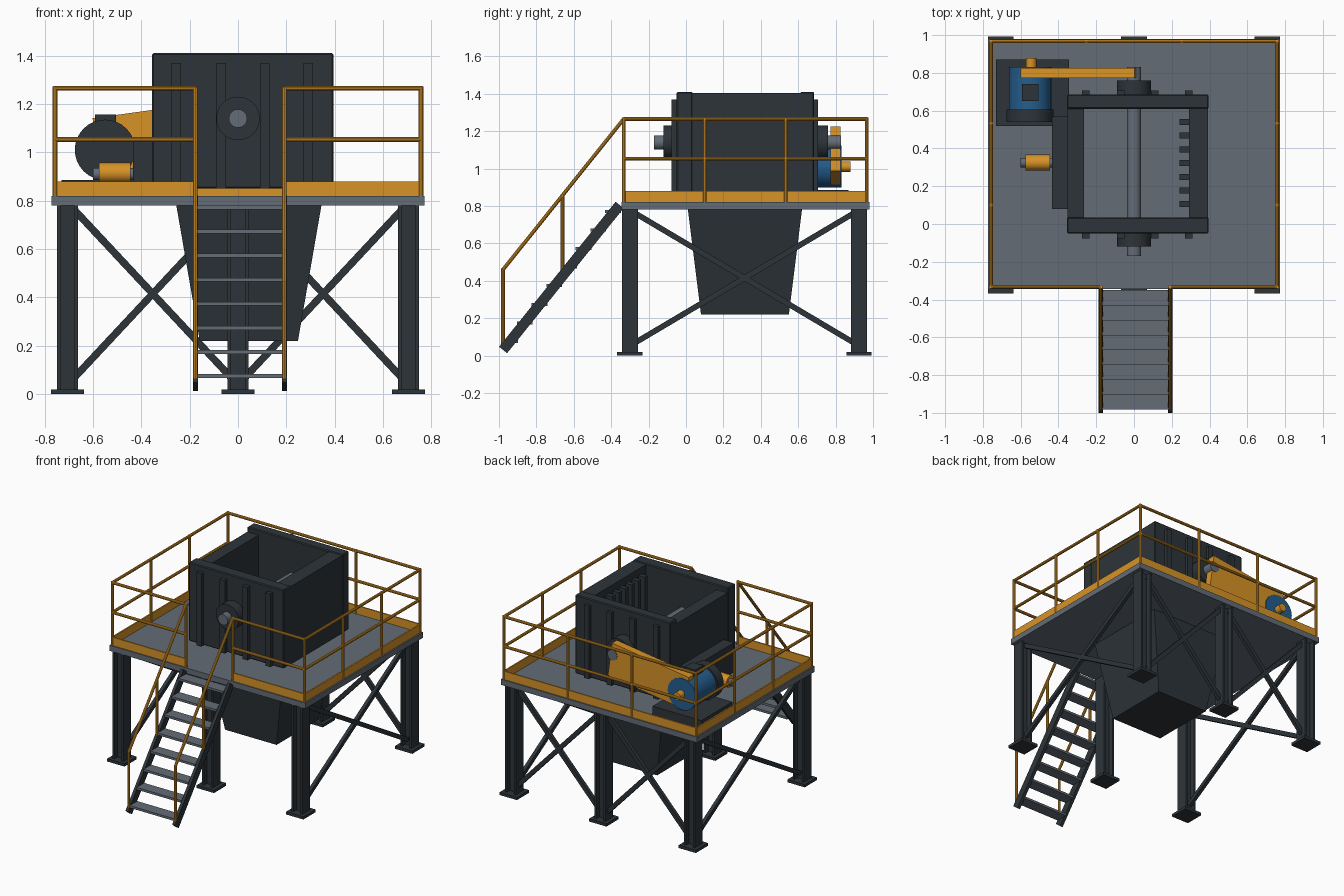
import bpy, bmesh, math
from mathutils import Vector

cube = bpy.data.objects.get("Cube")
if cube:
    bpy.data.objects.remove(cube, do_unlink=True)


def material(name, rgb):
    m = bpy.data.materials.new(name)
    m.use_nodes = True
    color = (*rgb, 1)
    m.diffuse_color = color
    m.node_tree.nodes["Principled BSDF"].inputs["Base Color"].default_value = color
    return m


DARK = material("dark steel", (0.026, 0.034, 0.041))
GREY = material("grey steel", (0.125, 0.15, 0.18))
ORANGE = material("safety orange", (0.68, 0.29, 0.02))
BLUE = material("motor blue", (0.018, 0.11, 0.27))


def finish(name, bm, mat, smooth=False):
    bmesh.ops.recalc_face_normals(bm, faces=bm.faces)
    me = bpy.data.meshes.new(name)
    bm.to_mesh(me)
    bm.free()
    me.materials.append(mat)
    ob = bpy.data.objects.new(name, me)
    bpy.context.collection.objects.link(ob)
    if smooth:
        bpy.ops.object.select_all(action='DESELECT')
        ob.select_set(True)
        bpy.context.view_layer.objects.active = ob
        bpy.ops.object.shade_smooth_by_angle(angle=math.radians(35))
    return ob


def box(name, x, y, z, mat, bevel=0.0):
    """Box from (low, high) ranges on each axis."""
    bm = bmesh.new()
    bmesh.ops.create_cube(bm, size=1)
    for v in bm.verts:
        v.co = [(r[0] + r[1]) / 2 + c * (r[1] - r[0]) for c, r in zip(v.co, (x, y, z))]
    if bevel:
        bmesh.ops.bevel(bm, geom=bm.edges[:], offset=bevel, segments=1, affect='EDGES')
    return finish(name, bm, mat)


def rod(name, a, b, r, mat, sides=24):
    """Cylinder between two points."""
    a, b = Vector(a), Vector(b)
    bm = bmesh.new()
    bmesh.ops.create_cone(bm, cap_ends=True, segments=sides, radius1=r, radius2=r,
                          depth=(b - a).length)
    bm.transform((b - a).to_track_quat('Z', 'Y').to_matrix().to_4x4())
    bmesh.ops.translate(bm, verts=bm.verts, vec=(a + b) / 2)
    return finish(name, bm, mat, True)


def beam(name, a, b, side, width, thick, mat):
    """Flat bar from a to b; thick runs along the side axis."""
    a, b, side = Vector(a), Vector(b), Vector(side)
    up = (b - a).normalized().cross(side) * width / 2
    side = side * thick / 2
    bm = bmesh.new()
    rings = [[bm.verts.new(p + up * i + side * j)
              for i, j in ((1, 1), (1, -1), (-1, -1), (-1, 1))] for p in (a, b)]
    for ring in rings:
        bm.faces.new(ring)
    for i in range(4):
        k = (i + 1) % 4
        bm.faces.new((rings[0][i], rings[0][k], rings[1][k], rings[1][i]))
    return finish(name, bm, mat)


X, Y = (1, 0, 0), (0, 1, 0)

# Legs: H-section columns on base plates
LX, LF, LB = 0.705, -0.3, 0.925
for x in (-LX, 0, LX):
    for y in (LF, LB):
        box("leg_base", (x - .068, x + .068), (y - .068, y + .068), (0, .02), DARK)
        box("leg_web", (x - .03, x + .03), (y - .008, y + .008), (.02, .78), DARK)
        for s in (-1, 1):
            c = x + s * .036
            box("leg_flange", (c - .007, c + .007), (y - .043, y + .043), (.02, .78), DARK)

# Cross bracing on the sides and in both back bays
for s in (-1, 1):
    for lo, hi in ((.07, .76), (.76, .07)):
        beam("side_brace", (s * LX, LF + .03, lo), (s * LX, LB - .03, hi), X, .03, .025, DARK)
        beam("back_brace", (s * .03, LB, lo), (s * (LX - .03), LB, hi), Y, .03, .025, DARK)

# Platform
box("platform", (-.772, .772), (-.345, .98), (.78, .82), GREY)

# Hopper under the platform
bm = bmesh.new()
bmesh.ops.create_cube(bm, size=1)
for v in bm.verts:
    hx, hy, z = (.3, .305, .78) if v.co.z > 0 else (.203, .235, .22)
    v.co = (.045 + math.copysign(hx, v.co.x), .315 + math.copysign(hy, v.co.y), z)
finish("hopper", bm, DARK)

# Open-topped crusher housing
H0, H1 = .85, 1.41
box("housing_front_wall", (-.355, .395), (-.05, .035), (H0, H1), DARK, .006)
box("housing_back_wall", (-.355, .395), (.61, .685), (H0, H1), DARK, .006)
box("housing_left_wall", (.29, .393), (.03, .615), (H0, H1 - .005), DARK)
box("housing_right_wall", (-.353, -.265), (.03, .615), (H0, 1.375), DARK)
for x in (-.255, -.07, .11, .29):
    box("front_rib", (x - .02, x + .02), (-.077, -.045), (H0, 1.37), DARK)
    box("back_rib", (x - .02, x + .02), (.68, .707), (H0, 1.37), DARK)
for i in range(7):
    y = .105 + i * .0725
    box("jaw_tooth", (.24, .295), (y - .016, y + .016), (.86, 1.36), DARK)
box("adjuster_box", (-.435, -.35), (.08, .57), (H0, 1.06), DARK)

# Main shaft with bearings
rod("front_bearing", (0, -.04, 1.14), (0, -.12, 1.14), .09, DARK, 32)
rod("back_bearing", (0, .68, 1.14), (0, .76, 1.14), .09, DARK, 32)
rod("main_shaft", (0, -.17, 1.14), (0, .83, 1.14), .038, GREY)

# Adjusting cylinder
rod("cylinder_rod", (-.6, .325, .91), (-.43, .325, .91), .025, GREY)
rod("cylinder_body", (-.575, .325, .915), (-.445, .325, .915), .042, ORANGE, 12)

# Drive motor
MX, MZ = -.55, 1.01
box("motor_base", (-.73, -.345), (.52, .87), (.82, .885), DARK)
rod("motor_body", (MX, .59, MZ), (MX, .832, MZ), .112, BLUE, 32)
rod("motor_end_cap", (MX, .54, MZ), (MX, .605, MZ), .125, DARK, 32)
rod("motor_shaft", (MX + .005, .82, MZ), (MX + .005, .88, MZ), .028, ORANGE)
box("terminal_box", (-.592, -.505), (.65, .74), (1.09, 1.157), DARK)

# Tilted belt guard
beam("belt_guard", (-.585, .8, 1.022), (.02, .8, 1.106), Y, .24, .054, ORANGE)

# Guard rails and kick plates around the deck
RX, RF, RB = .757, -.333, .967
GL, GR = -.176, .192
path = [(GL, RF), (-RX, RF), (-RX, RB), (RX, RB), (RX, RF), (GR, RF)]
spans = [1, 3, 3, 3, 1]
for (ax, ay), (bx, by), n in zip(path, path[1:], spans):
    for z in (1.265, 1.053):
        rod("guard_rail", (ax, ay, z), (bx, by, z), .01, ORANGE, 10)
    beam("kick_plate", (ax, ay, .849), (bx, by, .849),
         Y if ay == by else X, .06, .01, ORANGE)
    for i in range(n):
        px, py = ax + (bx - ax) * i / n, ay + (by - ay) * i / n
        rod("rail_post", (px, py, .82), (px, py, 1.273), .01, ORANGE, 10)
rod("rail_post", (GR, RF, .82), (GR, RF, 1.273), .01, ORANGE, 10)

# Stairs with stringers, treads and handrails
for x in (GL, GR):
    beam("stair_stringer", (x, -.978, .03), (x, -.355, .805), X, .055, .022, DARK)
    rod("stair_handrail", (x, -.978, .46), (x, RF, 1.265), .01, ORANGE, 10)
    rod("stair_post", (x, -.978, .04), (x, -.978, .465), .01, ORANGE, 10)
    rod("stair_post", (x, -.66, .43), (x, -.66, .86), .01, ORANGE, 10)
for i in range(8):
    y, z = -.94 + i * .0785, .075 + i * .0995
    box("stair_tread", (GL + .008, GR - .008), (y - .042, y + .042), (z - .008, z + .008), GREY)
